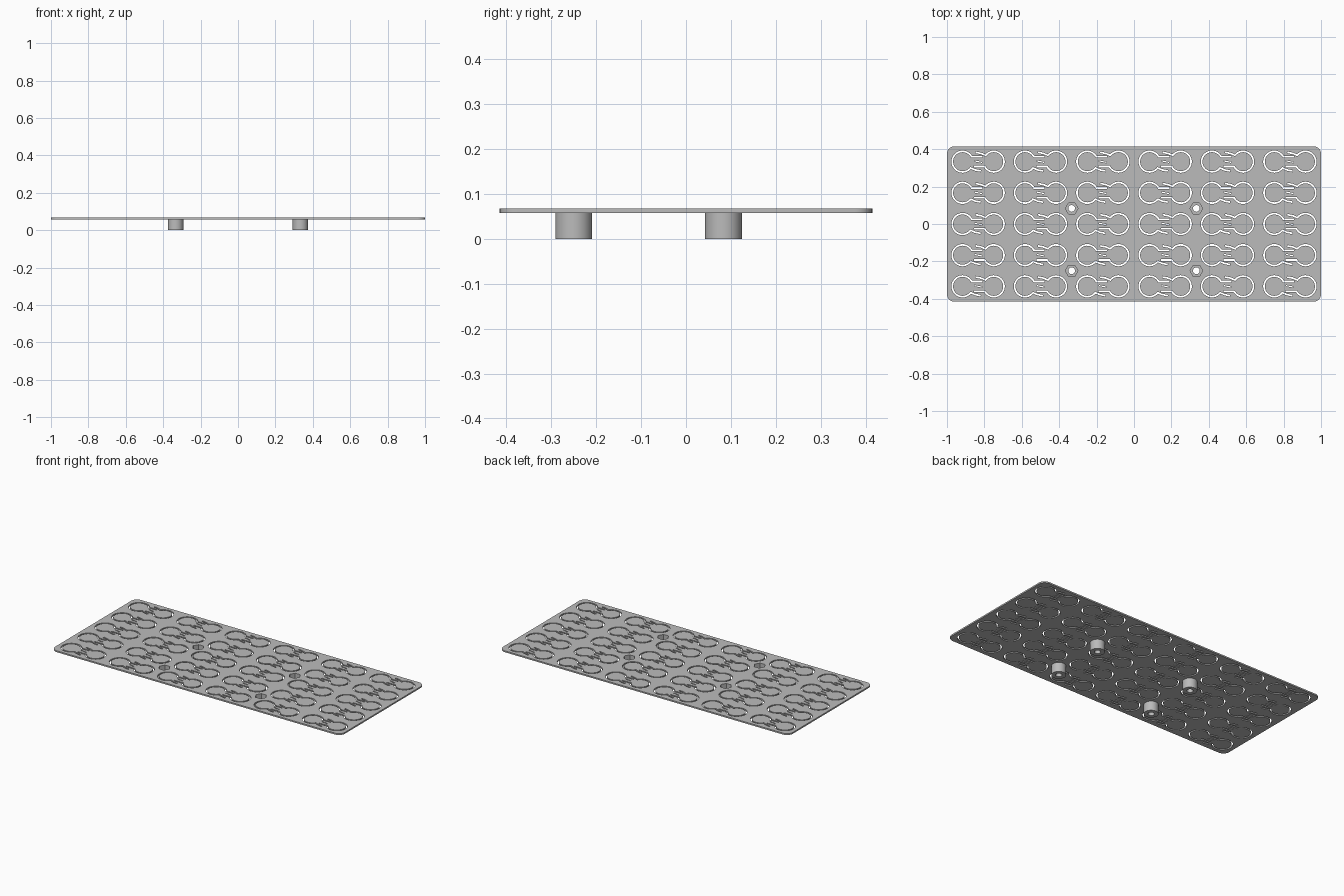
import bpy
from math import sin, cos, pi, radians
from mathutils import Vector

old = bpy.data.objects.get("Cube")
if old:
    bpy.data.objects.remove(old, do_unlink=True)

grey = bpy.data.materials.new("light grey")
grey.use_nodes = True
colour = (0.5, 0.5, 0.5, 1)
grey.diffuse_color = colour
grey.node_tree.nodes["Principled BSDF"].inputs["Base Color"].default_value = colour


def arc(cx, cy, r, start, end, n):
    return [Vector((cx + r * cos(radians(start + (end - start) * i / n)),
                    cy + r * sin(radians(start + (end - start) * i / n)))) for i in range(n + 1)]


def ring(cx, cy, r, n):
    return arc(cx, cy, r, 0, 360, n)[:-1]


def slot_outline(path, width):
    """Closed outline of constant width around an open path."""
    left, right = [], []
    for i, p in enumerate(path):
        a = (p - path[max(i - 1, 0)]).normalized()
        b = (path[min(i + 1, len(path) - 1)] - p).normalized()
        t = (a + b).normalized()
        n = Vector((-t.y, t.x))
        edge = b if b.length else a
        n *= width / 2 / max(abs(t.dot(edge)), 0.5)
        left.append(p + n)
        right.append(p - n)
    return left + right[::-1]


def slab(name, outlines, z0, z1):
    """Flat sheet with holes: the first outline is the rim, the rest are cut out."""
    curve = bpy.data.curves.new(name, "CURVE")
    curve.dimensions = "2D"
    curve.fill_mode = "BOTH"
    curve.extrude = (z1 - z0) / 2
    for pts in outlines:
        s = curve.splines.new("POLY")
        s.points.add(len(pts) - 1)
        for sp, p in zip(s.points, pts):
            sp.co = (p.x, p.y, 0, 1)
        s.use_cyclic_u = True
    tmp = bpy.data.objects.new(name + "_profile", curve)
    bpy.context.collection.objects.link(tmp)
    bpy.context.view_layer.update()
    graph = bpy.context.evaluated_depsgraph_get()
    mesh = bpy.data.meshes.new_from_object(tmp.evaluated_get(graph))
    bpy.data.objects.remove(tmp, do_unlink=True)
    mesh.materials.clear()
    mesh.materials.append(grey)
    obj = bpy.data.objects.new(name, mesh)
    obj.location.z = (z0 + z1) / 2
    bpy.context.collection.objects.link(obj)
    bpy.ops.object.select_all(action="DESELECT")
    obj.select_set(True)
    bpy.context.view_layer.objects.active = obj
    bpy.ops.object.shade_smooth_by_angle(angle=radians(35))
    return obj


PITCH = 1 / 3
PLATE_BOTTOM, PLATE_TOP = 0.058, 0.067
POCKET_FLOOR = 0.025
posts = [(x, y) for x in (-PITCH, PITCH) for y in (PITCH / 4, -PITCH * 0.75)]

# Rounded rim of the plate
rim = []
for k, (sx, sy) in enumerate([(1, 1), (-1, 1), (-1, -1), (1, -1)]):
    rim += arc(sx * 0.96, sy * 0.375, 0.04, 90 * k, 90 * k + 90, 8)

# Slot around one button: a loop with two offset spring arms
loop = arc(-PITCH / 4, 0, 0.055, 28, 322, 36)
upper_arm = [Vector((0.028, 0.019)), Vector((0.022, 0.026)), Vector((-0.022, 0.026))]
lower_arm = [Vector((-0.022, -0.034)), Vector((-0.016, -0.044)), Vector((0.014, -0.05))]
slot = slot_outline(upper_arm[1:] + loop + lower_arm[1:], 0.009)

# Paired buttons, the second turned half round
cuts = []
for col in range(6):
    for row in range(5):
        centre = Vector(((col - 2.5) * PITCH, (row - 2) * PITCH / 2))
        for turn in (1, -1):
            cuts.append([centre + p * turn for p in slot])
        # Short relief cut across the spring
        relief = [Vector((-0.02, 0.004)), Vector((0.02, -0.004))]
        cuts.append([centre + p for p in slot_outline(relief, 0.006)])

nut_holes = [ring(x, y, 0.034, 6) for x, y in posts]
slab("button_plate", [rim] + cuts + nut_holes, PLATE_BOTTOM, PLATE_TOP)

# Mounting posts: round screw hole below, hexagonal nut pocket above
for i, (x, y) in enumerate(posts, 1):
    wall = ring(x, y, 0.041, 40)
    slab(f"post_base_{i}", [wall, ring(x, y, 0.018, 28)], 0, POCKET_FLOOR)
    slab(f"post_sleeve_{i}", [wall, ring(x, y, 0.034, 6)], POCKET_FLOOR, PLATE_BOTTOM)
